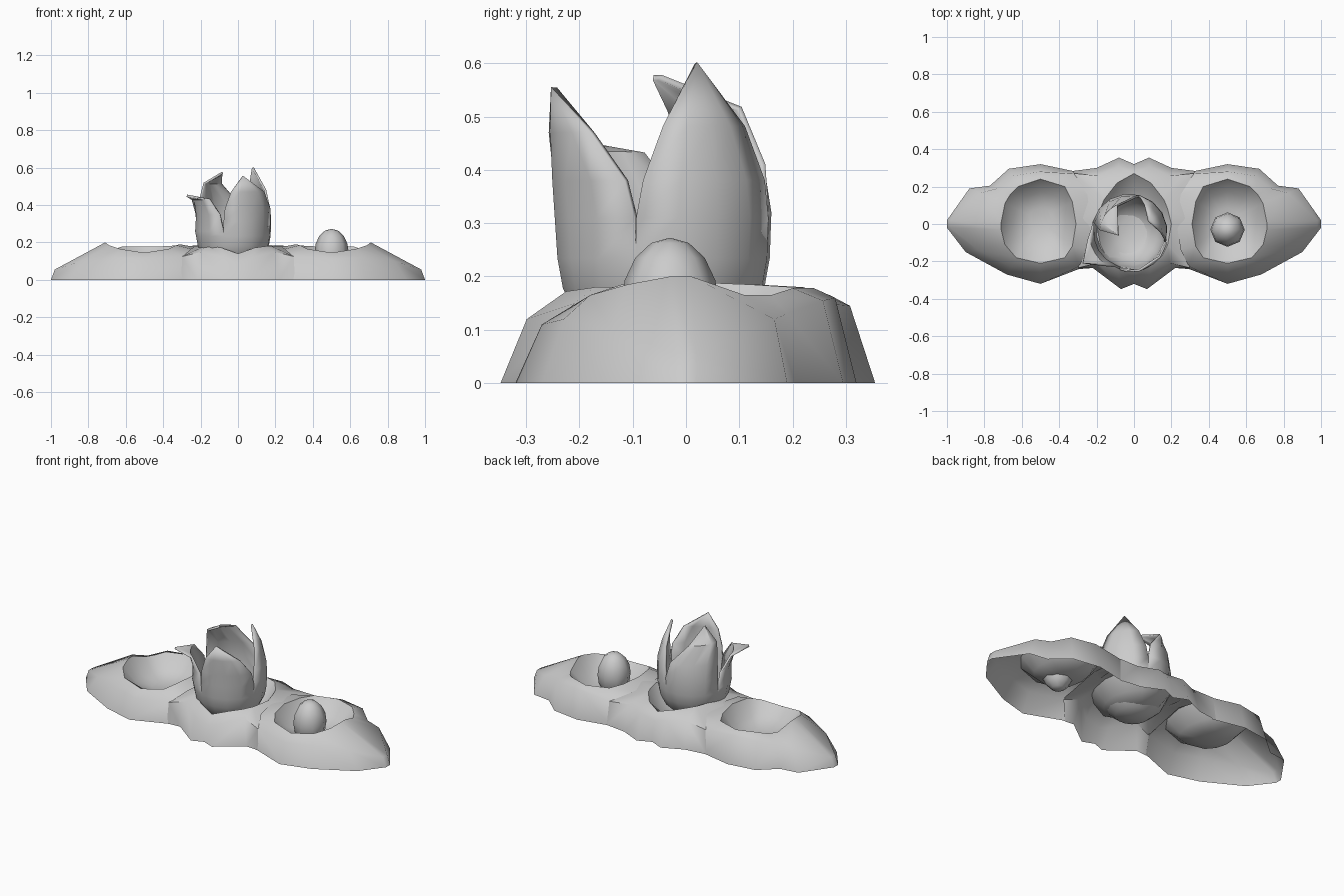
import bpy, bmesh
from math import sin, cos, radians


def finish(name, bm, angle, mirror=False, thick=0):
    bmesh.ops.remove_doubles(bm, verts=bm.verts, dist=0.0005)
    bmesh.ops.recalc_face_normals(bm, faces=bm.faces)
    me = bpy.data.meshes.new(name)
    bm.to_mesh(me)
    bm.free()
    ob = bpy.data.objects.new(name, me)
    bpy.context.collection.objects.link(ob)
    if mirror:
        m = ob.modifiers.new("mirror", "MIRROR")
        m.merge_threshold = 0.001
    if thick:
        s = ob.modifiers.new("shell", "SOLIDIFY")
        s.thickness = thick
        s.offset = 0
    bpy.ops.object.select_all(action="DESELECT")
    ob.select_set(True)
    bpy.context.view_layer.objects.active = ob
    bpy.ops.object.shade_smooth_by_angle(angle=radians(angle))
    return ob


def skin(bm, rings, closed, open_cols=()):
    """Bridge successive rings; open_cols get no outer wall on the last ring."""
    vs = [[bm.verts.new(p) for p in r] for r in rings]
    n = len(rings[0])
    for k in range(len(vs) - 1):
        for i in range(n if closed else n - 1):
            if k == len(vs) - 2 and i in open_cols:
                continue
            j = (i + 1) % n
            bm.faces.new((vs[k][i], vs[k][j], vs[k + 1][j], vs[k + 1][i]))
    return vs


def mound(name, centre, cols, closed, open_cols):
    """cols: rim x, y, z, ground x, y, shoulder fraction, shoulder z."""
    cx, cy = centre
    rings = [[(cx + (c[0] - cx) * s, cy + (c[1] - cy) * s, z if z else c[2]) for c in cols]
             for s, z in ((0.3, 0.072), (0.7, 0.1), (1, None))]
    rings.append([(c[0] + (c[3] - c[0]) * c[5], c[1] + (c[4] - c[1]) * c[5], c[6]) for c in cols])
    rings.append([(c[3], c[4], 0) for c in cols])
    bm = bmesh.new()
    vs = skin(bm, rings, closed, open_cols)
    bm.faces.new(vs[0])  # bowl floor
    return finish(name, bm, 60, mirror=True)


# Outer nest craters, mirrored left and right
mound("side_nest", (0.5, 0.02), [
    (0.71, 0.01, 0.200, 1.00, 0.02, 0.93, 0.055),
    (0.69, 0.11, 0.165, 0.88, 0.19, 0.70, 0.12),
    (0.66, 0.16, 0.165, 0.77, 0.205, 0.65, 0.13),
    (0.62, 0.20, 0.178, 0.67, 0.295, 0.60, 0.155),
    (0.50, 0.24, 0.178, 0.50, 0.32, 0.50, 0.16),
    (0.37, 0.20, 0.180, 0.31, 0.28, 0.85, 0.14),
    (0.33, 0.12, 0.185, 0.24, 0.16, 0.90, 0.17),
    (0.31, 0.00, 0.190, 0.22, 0.00, 0.90, 0.175),
    (0.33, -0.12, 0.185, 0.24, -0.14, 0.90, 0.165),
    (0.37, -0.18, 0.165, 0.28, -0.235, 0.85, 0.125),
    (0.50, -0.21, 0.145, 0.50, -0.32, 0.55, 0.11),
    (0.63, -0.18, 0.165, 0.68, -0.27, 0.55, 0.12),
    (0.69, -0.11, 0.185, 0.90, -0.15, 0.70, 0.10),
    (0.71, -0.03, 0.200, 1.00, -0.02, 0.93, 0.055),
], True, (5, 6, 7, 8))

# Middle nest crater, half profile mirrored, with a groove on the centre line
mound("middle_nest", (0, -0.02), [
    (0.00, 0.27, 0.165, 0.00, 0.32, 0.60, 0.12),
    (0.09, 0.22, 0.180, 0.08, 0.355, 0.65, 0.145),
    (0.16, 0.13, 0.185, 0.20, 0.30, 0.75, 0.15),
    (0.18, 0.08, 0.185, 0.33, 0.283, 0.94, 0.14),
    (0.20, 0.00, 0.180, 0.30, 0.02, 0.95, 0.18),
    (0.18, -0.11, 0.180, 0.305, -0.242, 0.94, 0.125),
    (0.15, -0.17, 0.180, 0.22, -0.235, 0.60, 0.15),
    (0.09, -0.225, 0.172, 0.07, -0.348, 0.60, 0.12),
    (0.00, -0.25, 0.140, 0.00, -0.32, 0.60, 0.09),
], False, (3, 4))

# Whole egg resting in the right crater
bm = bmesh.new()
bmesh.ops.create_uvsphere(bm, u_segments=8, v_segments=8, radius=0.092)
for v in bm.verts:
    v.co.z *= 1.4
    v.co.x += 0.5
    v.co.y -= 0.03
    v.co.z += 0.144
finish("small_egg", bm, 60)

# Hatched egg: common cup, then four petals (mid angle, tip shift, upper profile)
cup = [(0.0, 0.05, 1), (0.09, 0.065, 1), (0.155, 0.12, 1), (0.185, 0.18, 1), (0.195, 0.235, 1)]
petals = [
    (30, 0, [(0.198, 0.31, 1), (0.195, 0.38, 0.92), (0.17, 0.48, 0.68), (0.12, 0.60, 0)]),
    (-60, -16, [(0.2, 0.31, 1), (0.205, 0.38, 0.92), (0.21, 0.47, 0.6), (0.212, 0.555, 0)]),
    (120, 85, [(0.198, 0.32, 1), (0.187, 0.41, 0.95), (0.155, 0.515, 0.7), (0.06, 0.573, 0.15)]),
    (210, 4, [(0.2, 0.26, 1), (0.197, 0.35, 0.85), (0.22, 0.43, 0.5), (0.30, 0.45, 0)]),
]
bm = bmesh.new()
for mid, shift, upper in petals:
    rows = []
    for r, z, w in cup + upper:
        row = []
        for u in (-1, -0.5, 0, 0.5, 1):
            a = radians(mid + shift * (1 - w) + 45 * w * u)
            row.append((-0.025 + r * cos(a), -0.042 + r * sin(a), z))
        rows.append(row)
    skin(bm, rows, False)
finish("hatched_egg", bm, 45, thick=0.012)
